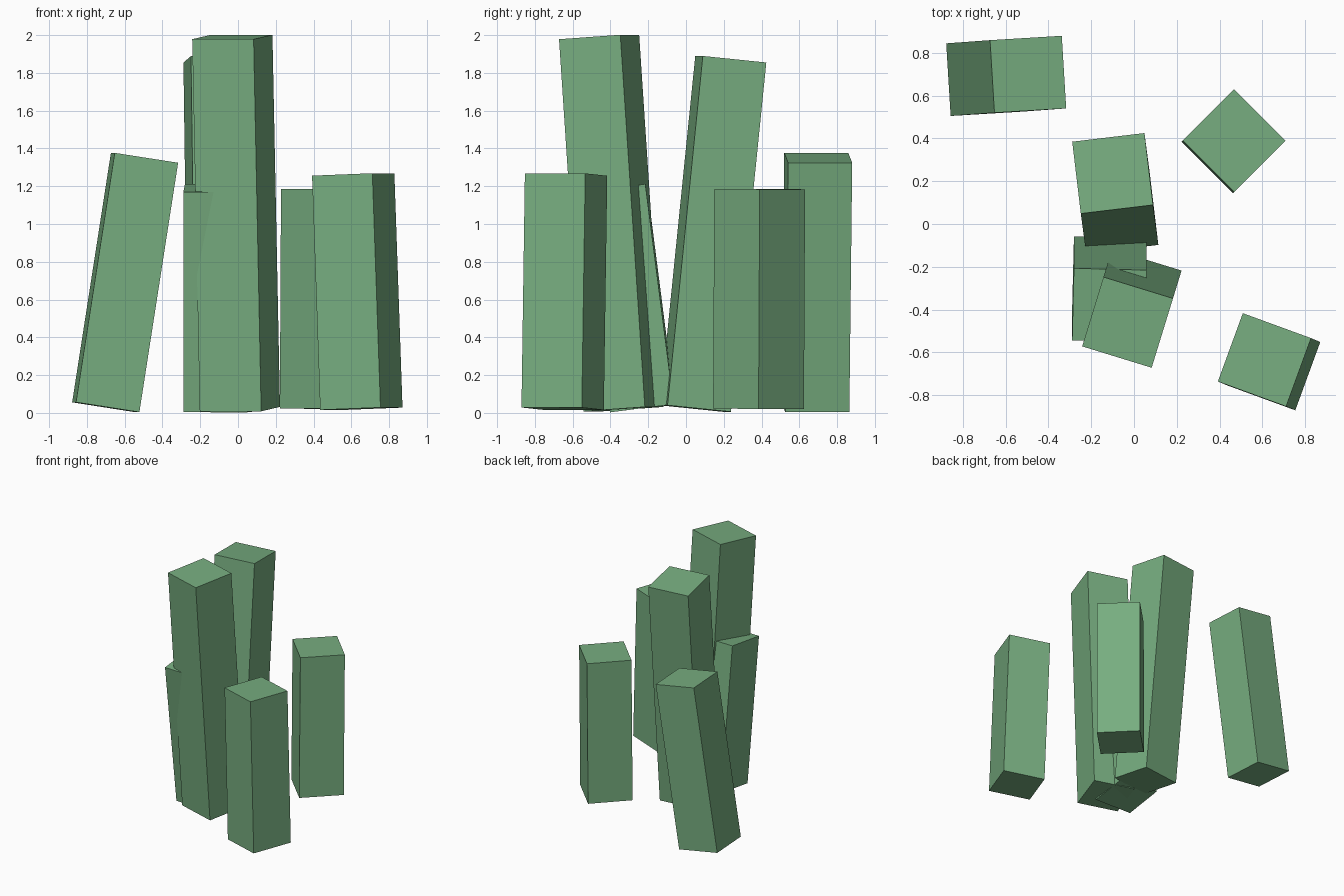
import bpy
from mathutils import Vector, Matrix

old = bpy.data.objects.get("Cube")
if old:
    bpy.data.objects.remove(old, do_unlink=True)

# One flat green for every pillar
green = bpy.data.materials.new("leaf_green")
green.use_nodes = True
colour = (0.185, 0.42, 0.215, 1)
green.diffuse_color = colour
green.node_tree.nodes["Principled BSDF"].inputs["Base Color"].default_value = colour

WIDTH = 0.34


def pillar(name, bottom, top, side):
    """Square pillar between two end centres, turned so one side runs along side."""
    bottom, top = Vector(bottom), Vector(top)
    axis = top - bottom
    z = axis.normalized()
    x = Vector(side)
    x = (x - z * x.dot(z)).normalized()
    y = z.cross(x)
    bpy.ops.mesh.primitive_cube_add(size=1)
    ob = bpy.context.object
    ob.name = name
    ob.data.name = name
    turn = Matrix((x, y, z)).transposed().to_4x4()
    size = Matrix.Diagonal((WIDTH, WIDTH, axis.length, 1))
    ob.matrix_world = Matrix.Translation((bottom + top) / 2) @ turn @ size
    ob.data.materials.append(green)


# Tall pair leaning apart
pillar("tall_front_pillar", (0.01, -0.33, 0.02), (-0.03, -0.46, 1.99), (0.325, -0.1, 0))
pillar("tall_back_pillar", (-0.075, 0.05, 0.023), (-0.10, 0.237, 1.872), (0.335, 0.04, 0))

# Short pillar leaning against the tall front one
pillar("short_middle_pillar", (-0.115, -0.23, 0.025), (-0.115, -0.38, 1.19), (1, -0.025, 0))

# Outer short pillars
pillar("back_left_pillar", (-0.70, 0.685, 0.03), (-0.495, 0.70, 1.35), (0.33, 0.02, -0.05))
pillar("back_right_pillar", (0.462, 0.384, 0.022), (0.468, 0.39, 1.185), (1, 1, 0))
pillar("front_right_pillar", (0.653, -0.653, 0.022), (0.61, -0.635, 1.262), (0.32, -0.117, 0))
